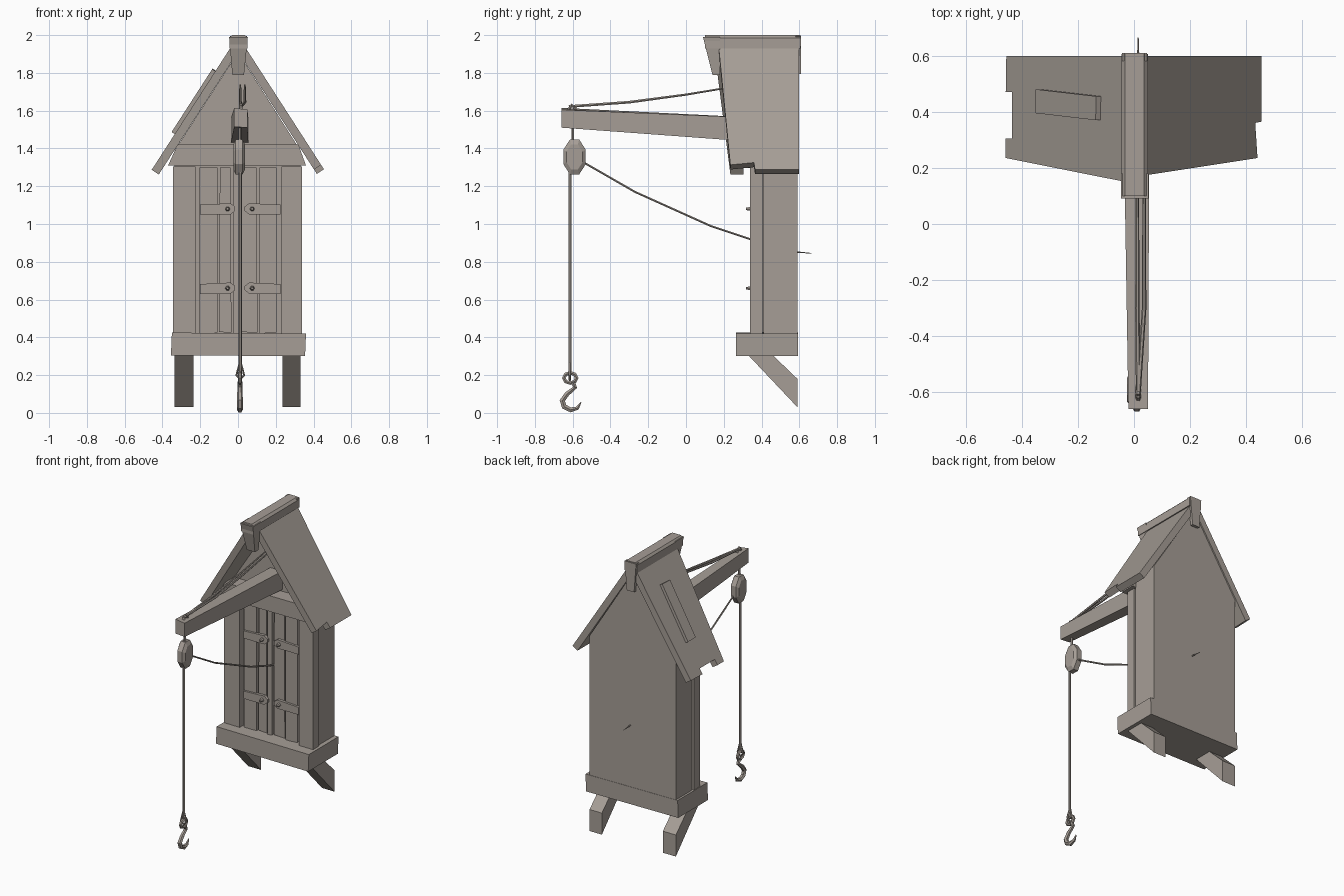
import bpy, bmesh, math
from mathutils import Vector

cube = bpy.data.objects.get("Cube")
if cube:
    bpy.data.objects.remove(cube, do_unlink=True)

wood = bpy.data.materials.new("weathered_grey_brown")
wood.use_nodes = True
COLOR = (0.38, 0.34, 0.305, 1)
wood.diffuse_color = COLOR
bsdf = wood.node_tree.nodes["Principled BSDF"]
bsdf.inputs["Base Color"].default_value = COLOR
bsdf.inputs["Roughness"].default_value = 0.9


def solid(name, near, far):
    """Closed solid between two matching outlines."""
    bm = bmesh.new()
    a = [bm.verts.new(p) for p in near]
    b = [bm.verts.new(p) for p in far]
    bm.faces.new(a)
    bm.faces.new(b[::-1])
    for i in range(len(a)):
        j = (i + 1) % len(a)
        bm.faces.new((a[i], b[i], b[j], a[j]))
    bmesh.ops.recalc_face_normals(bm, faces=bm.faces)
    mesh = bpy.data.meshes.new(name)
    bm.to_mesh(mesh)
    bm.free()
    mesh.materials.append(wood)
    obj = bpy.data.objects.new(name, mesh)
    bpy.context.collection.objects.link(obj)
    return obj


def front_profile(name, pts, y0, y1):
    return solid(name, [(x, y0, z) for x, z in pts], [(x, y1, z) for x, z in pts])


def side_profile(name, pts, x0, x1):
    return solid(name, [(x0, y, z) for y, z in pts], [(x1, y, z) for y, z in pts])


def box(name, x0, x1, y0, y1, z0, z1):
    return front_profile(name, [(x0, z0), (x1, z0), (x1, z1), (x0, z1)], y0, y1)


def tube(name, pts, radius, taper=None, closed=False):
    """Faceted rope or rod along a path, turned into a mesh."""
    curve = bpy.data.curves.new(name, "CURVE")
    curve.dimensions = "3D"
    curve.bevel_depth = radius
    curve.bevel_resolution = 1
    curve.use_fill_caps = True
    line = curve.splines.new("POLY")
    line.use_smooth = False
    line.use_cyclic_u = closed
    line.points.add(len(pts) - 1)
    for i, p in enumerate(pts):
        line.points[i].co = (*p, 1)
        line.points[i].radius = taper[i] if taper else 1
    obj = bpy.data.objects.new(name, curve)
    bpy.context.collection.objects.link(obj)
    bpy.ops.object.select_all(action="DESELECT")
    bpy.context.view_layer.objects.active = obj
    obj.select_set(True)
    bpy.ops.object.convert(target="MESH")
    obj.data.materials.clear()
    obj.data.materials.append(wood)
    return obj


# House body, floor beam and slanted brackets
front_profile("house_body", [(-0.335, 0.4), (0.33, 0.4), (0.33, 1.39), (0, 1.91), (-0.335, 1.39)], 0.41, 0.59)
front_profile("floor_beam", [(-0.355, 0.305), (0.355, 0.3), (0.36, 0.42), (-0.35, 0.425)], 0.265, 0.592)
BRACKET = [(0.33, 0.305), (0.46, 0.305), (0.59, 0.18), (0.59, 0.03)]
side_profile("right_bracket", BRACKET, -0.335, -0.235)
side_profile("left_bracket", BRACKET, 0.235, 0.33)

# Corner posts and door planks
box("right_post", -0.345, -0.225, 0.34, 0.405, 0.42, 1.305)
box("left_post", 0.23, 0.34, 0.34, 0.405, 0.42, 1.305)
planks = [(-0.205, -0.108), (-0.1, -0.035), (-0.025, 0.008), (0.018, 0.103), (0.115, 0.205)]
for i, (x0, x1) in enumerate(planks):
    step = 0.008 * (i % 2)
    front_profile("door_plank", [(x0, 0.42 + step), (x1, 0.425), (x1 - step / 2, 1.3), (x0 + step / 2, 1.3)],
                  0.36 + step, 0.415)
front_profile("lintel", [(-0.37, 1.31), (0.36, 1.31), (0.32, 1.42), (-0.32, 1.42)], 0.31, 0.415)

# Hinge straps with pointed ends and studs
for z in (1.08, 0.66):
    for side, root in ((-1, -0.2), (1, 0.225)):
        tip = -0.015 if side < 0 else 0.035
        strap = [(root, z - 0.03), (tip + side * 0.025, z - 0.03), (tip, z - 0.01),
                 (tip, z + 0.012), (tip + side * 0.025, z + 0.03), (root, z + 0.022)]
        front_profile("hinge_strap", strap, 0.345, 0.365)
        x = tip + side * 0.04
        tube("hinge_stud", [(x, 0.35, z), (x, 0.318, z)], 0.014, [1, 0.5])

# Roof slopes, each laid out in plan and thickened inward
STEEP = 1.55
inward = Vector((-STEEP, 0, -1)).normalized()


def slope(name, side, plan, lift, thick):
    outer, inner = [], []
    for x, y in plan:
        p = Vector((x, y, 1.995 - STEEP * x)) - inward * lift
        q = p + inward * thick
        outer.append((side * p.x, p.y, p.z))
        inner.append((side * q.x, q.y, q.z))
    return solid(name, outer, inner)


slope("right_roof", -1, [(0.03, 0.15), (0.457, 0.235), (0.457, 0.305), (0.435, 0.305), (0.435, 0.47),
                         (0.457, 0.47), (0.455, 0.598), (0.03, 0.598)], 0, 0.045)
slope("left_roof", 1, [(0.03, 0.172), (0.44, 0.235), (0.432, 0.36), (0.455, 0.365),
                       (0.455, 0.598), (0.03, 0.598)], 0, 0.045)
slope("roof_patch", -1, [(0.335, 0.395), (0.12, 0.37), (0.118, 0.455), (0.335, 0.48)], 0.02, 0.03)

# Ridge cap with hanging end tongues
front_profile("ridge_cap", [(-0.045, 1.93), (0.05, 1.93), (0.05, 1.985), (0.035, 2),
                            (-0.032, 2), (-0.045, 1.985)], 0.1, 0.605)
tongue = [(-0.047, 1.99), (-0.03, 1.79), (0.032, 1.79), (0.052, 1.99)]
solid("front_tongue", [(x, 0.09 + (1.99 - z) * 0.25, z) for x, z in tongue],
      [(x, 0.18, z) for x, z in tongue])
front_profile("back_tongue", [(x * 0.9, z + 0.005) for x, z in tongue], 0.58, 0.61)

# Hoist beam
solid("hoist_beam", [(-0.02, -0.66, 1.515), (0.05, -0.66, 1.51), (0.05, -0.66, 1.605), (-0.02, -0.66, 1.615)],
      [(-0.038, 0.43, 1.43), (0.055, 0.43, 1.43), (0.055, 0.43, 1.56), (-0.038, 0.43, 1.56)])

# Stay ropes above the beam
for x in (0.012, 0.036):
    tube("stay_rope", [(0.015, -0.62, 1.622), (x, -0.3, 1.645), (x, 0, 1.685), (x, 0.3, 1.735)],
         0.008, [1, 1, 0.8, 0.6])
tube("stay_knot", [(0.015, -0.625, 1.6), (0.015, -0.605, 1.63), (0.015, -0.58, 1.605)], 0.01)

# Pulley: octagonal block with narrowed cheeks
def octagon(scale):
    return [(-0.59 + 0.064 * scale * math.cos(math.radians(a + 22.5)),
             1.355 + 0.1 * scale * math.sin(math.radians(a + 22.5))) for a in range(0, 360, 45)]


for x_mid, x_edge in ((-0.025, -0.012), (0.037, 0.024)):
    solid("pulley_cheek", [(x_mid, y, z) for y, z in octagon(0.72)],
          [(x_edge, y, z) for y, z in octagon(1)])
side_profile("pulley_wheel", octagon(1), -0.012, 0.024)
tube("pulley_hanger", [(0.01, -0.6, 1.53), (0.01, -0.6, 1.42)], 0.008)

# Ropes running to the house and down to the hook
tube("haul_rope", [(0.01, -0.54, 1.325), (0.01, -0.27, 1.17), (0.012, 0.13, 0.99),
                   (0.013, 0.34, 0.92), (0.015, 0.58, 0.852), (0.015, 0.665, 0.845)],
     0.006, [1, 1, 1, 1, 0.8, 0.3])
tube("drop_rope", [(0.012, -0.615, 1.32), (0.012, -0.615, 0.2)], 0.009)

# Rope eye, hook ring and hook
tube("rope_eye", [(0.012, -0.615, 0.29), (0.032, -0.615, 0.2), (0.012, -0.615, 0.175),
                  (-0.008, -0.615, 0.2)], 0.007, closed=True)
tube("hook_ring", [(0.01, -0.613 + 0.034 * math.cos(math.radians(a)),
                    0.185 + 0.027 * math.sin(math.radians(a))) for a in range(0, 360, 45)],
     0.011, closed=True)
hook = [(-0.6, 0.165), (-0.587, 0.135), (-0.63, 0.1), (-0.655, 0.065), (-0.645, 0.033),
        (-0.61, 0.016), (-0.575, 0.025), (-0.556, 0.056)]
tube("hook", [(0.01, y, z) for y, z in hook], 0.016, [0.8, 0.8, 0.9, 1, 1, 0.95, 0.7, 0.2])
